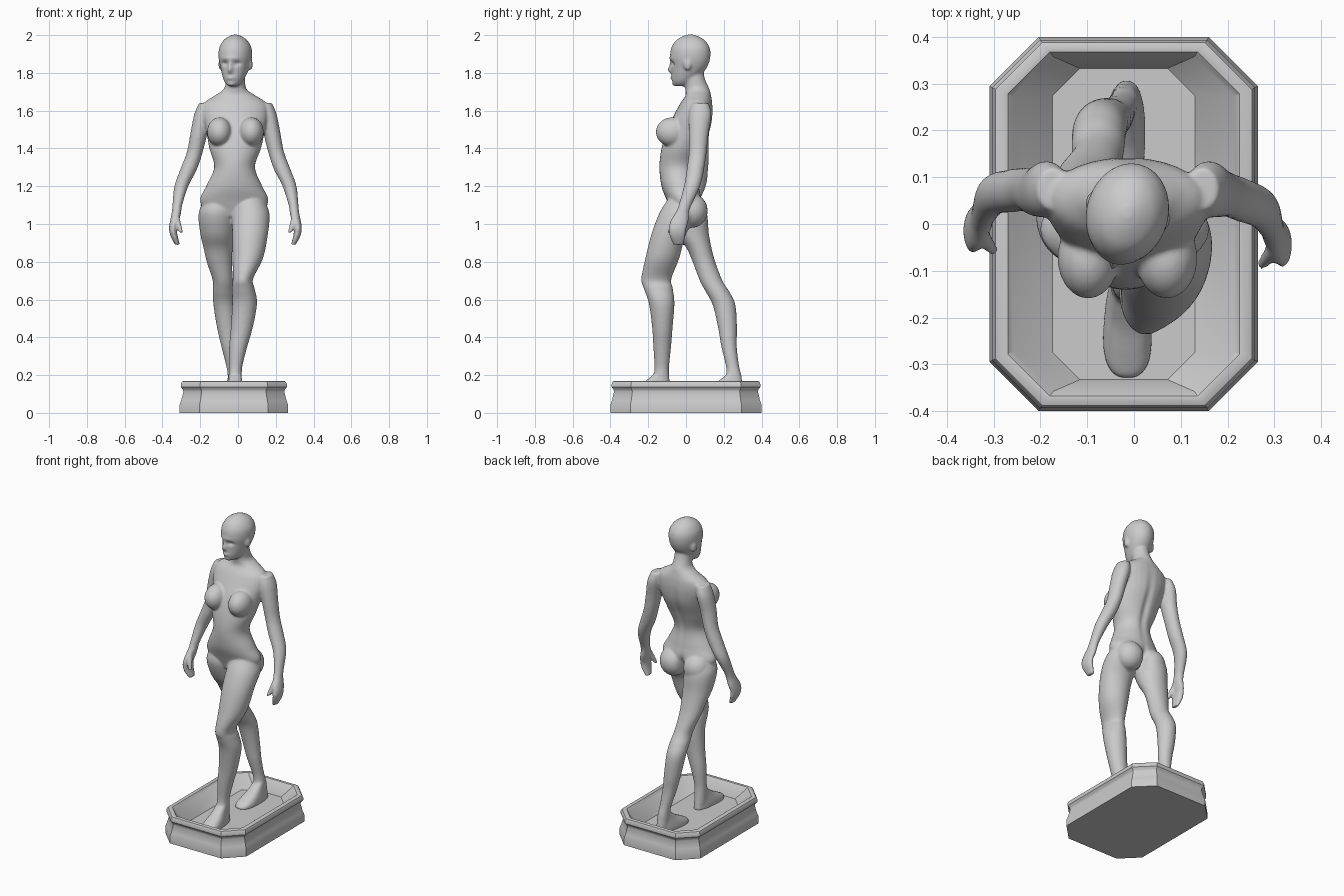
import bpy, bmesh, math
from mathutils import Vector, Matrix

grey = bpy.data.materials.new("light grey")
grey.diffuse_color = (0.6, 0.6, 0.6, 1)


def make(name, bm):
    bmesh.ops.recalc_face_normals(bm, faces=bm.faces)
    me = bpy.data.meshes.new(name)
    bm.to_mesh(me)
    bm.free()
    ob = bpy.data.objects.new(name, me)
    bpy.context.collection.objects.link(ob)
    me.materials.append(grey)
    bpy.context.view_layer.objects.active = ob
    return ob


def skin(bm, rings):
    """Bridge rings of points into a closed tube."""
    vs = [[bm.verts.new(p) for p in r] for r in rings]
    n = len(vs[0])
    for a, b in zip(vs, vs[1:]):
        for i in range(n):
            j = (i + 1) % n
            bm.faces.new((a[i], a[j], b[j], b[i]))
    bm.faces.new(vs[0][::-1])
    bm.faces.new(vs[-1])


def spline(rows, steps=5):
    """Smooth interpolation through rows of numbers."""
    out = []
    for i in range(len(rows) - 1):
        p = [rows[max(0, min(len(rows) - 1, i + k))] for k in (-1, 0, 1, 2)]
        for s in range(steps):
            t = s / steps
            out.append([b + .5 * t * (c - a + t * (2*a - 5*b + 4*c - d + t * (3*(b - c) + d - a)))
                        for a, b, c, d in zip(*p)])
    return out + [list(rows[-1])]


def loft(bm, rows, mat=Matrix(), taper=0, power=1, n=28):
    """Horizontal oval sections: x, y, z, half width, half depth."""
    rings = []
    for x, y, z, rx, ry in spline(rows):
        ring = []
        for i in range(n):
            a = 2 * math.pi * i / n
            c, s = [math.copysign(abs(v) ** power, v) for v in (math.cos(a), math.sin(a))]
            ring.append(mat @ Vector((x + rx * c * (1 - taper * s), y + ry * s, z)))
        rings.append(ring)
    skin(bm, rings)


def ball(bm, loc, size, mat=Matrix()):
    bmesh.ops.create_uvsphere(bm, u_segments=24, v_segments=14, radius=1,
                              matrix=mat @ Matrix.Translation(loc) @ Matrix.Diagonal((*size, 1)))


body = bmesh.new()

# torso and neck
loft(body, [
    (-.02, -.01, 1.04, .13, .06), (-.02, -.01, 1.12, .182, .09), (-.02, -.03, 1.2, .149, .1),
    (-.018, -.04, 1.3, .108, .101), (-.015, -.02, 1.4, .137, .11), (-.013, .015, 1.5, .157, .115),
    (-.015, .04, 1.58, .175, .102), (-.015, .055, 1.64, .165, .085), (-.015, .065, 1.68, .108, .068),
    (-.015, .06, 1.715, .06, .064), (-.012, .045, 1.77, .05, .055), (-.012, .03, 1.85, .045, .055)])
for side in (-1, 1):
    ball(body, (-.014 + side * .084, -.072, 1.487), (.066, .088, .078))
    ball(body, (-.02 + side * .082, .032, 1.07), (.085, .083, .09))

# forward leg and trailing leg
loft(body, [
    (.06, -.02, 1.14, .07, .07), (.068, -.035, 1.06, .098, .105), (.064, -.09, .95, .095, .092),
    (.052, -.125, .82, .081, .09), (.026, -.157, .71, .054, .08), (.028, -.147, .66, .06, .077),
    (.035, -.129, .58, .066, .068), (.02, -.125, .45, .058, .054), (.001, -.126, .35, .048, .047),
    (-.012, -.128, .25, .036, .039), (-.015, -.13, .2, .035, .041), (-.015, -.13, .12, .035, .048)])
loft(body, [
    (-.1, .0, 1.14, .07, .07), (-.11, .01, 1.06, .098, .1), (-.11, .035, .95, .09, .086),
    (-.105, .07, .87, .077, .066), (-.099, .095, .8, .067, .06), (-.08, .133, .7, .054, .06),
    (-.077, .168, .64, .057, .063), (-.073, .202, .57, .057, .06), (-.06, .22, .45, .051, .05),
    (-.045, .228, .35, .043, .041), (-.029, .246, .25, .034, .035), (-.022, .253, .2, .033, .04),
    (-.018, .258, .12, .034, .045)])

# feet
foot = [(0, -.204, .082, .05, .124), (0, -.204, .105, .05, .124), (0, -.185, .13, .045, .1),
        (0, -.158, .16, .037, .07), (0, -.135, .2, .03, .04)]
for x, y, turn in ((-.014, 0, 0), (-.018, .387, -6)):
    pivot = Vector((0, -.13, 0))
    m = (Matrix.Translation((x, y, 0)) @ Matrix.Translation(pivot)
         @ Matrix.Rotation(math.radians(turn), 4, 'Z') @ Matrix.Translation(-pivot))
    loft(body, foot, m, taper=.2, power=.8)

# arms with hands and thumbs
arm = [(.145, .075, 1.64, .035, .045), (.16, .075, 1.58, .045, .06), (.18, .067, 1.48, .045, .053),
       (.202, .062, 1.38, .042, .047), (.234, .05, 1.29, .044, .046), (.273, .032, 1.2, .037, .043),
       (.294, -.005, 1.1, .026, .034), (.299, -.02, 1.06, .025, .036), (.309, -.035, 1.015, .024, .048),
       (.317, -.045, .975, .021, .047), (.311, -.045, .935, .019, .042), (.293, -.04, .89, .013, .028)]
thumb = [(.3, -.045, 1.05, .014, .018), (.288, -.068, 1.0, .014, .017), (.274, -.085, .955, .011, .013)]
for rows in (arm, thumb):
    loft(body, rows)
    loft(body, [(-.027 - x, y + .03 * min(1, max(0, (1.5 - z) / .3)), z, a, b)
                for x, y, z, a, b in rows])

# head, turned a little, with ears
head = Matrix.Translation((-.015, .02, 0)) @ Matrix.Rotation(math.radians(-15), 4, 'Z')
loft(body, [
    (0, -.05, 1.73, .024, .034), (0, -.037, 1.75, .045, .056), (0, -.02, 1.785, .062, .077),
    (0, -.003, 1.83, .076, .096), (0, .002, 1.88, .087, .108), (0, .004, 1.93, .085, .104),
    (0, .004, 1.97, .064, .08), (0, .004, 1.992, .036, .046), (0, .004, 2.003, .01, .013)], head)
for side in (-1, 1):
    ball(body, (side * .081, .008, 1.845), (.012, .022, .032), head)

# melt all the parts into one smooth skin
figure = make("figure", body)
mod = figure.modifiers.new("melt", 'REMESH')
mod.mode = 'VOXEL'
mod.voxel_size = .0065
bpy.ops.object.modifier_apply(modifier="melt")
mod = figure.modifiers.new("soften", 'SMOOTH')
mod.factor = .5
mod.iterations = 8
bpy.ops.object.modifier_apply(modifier="soften")


def sculpt(dents, mat, front, low, high):
    """Push the skin along local y with soft round dents: x, z, width, height, amount."""
    inv = mat.inverted()
    for v in figure.data.vertices:
        p = inv @ v.co
        if not low < p.z < high:
            continue
        w = min(1, max(0, (-p.y if front else p.y) / .04))
        for x, z, sx, sz, amount in dents:
            p.y += w * amount * math.exp(-((p.x - x) / sx) ** 2 - ((p.z - z) / sz) ** 2)
        v.co = mat @ p


# face: nose, eye sockets, brow, lips, chin
sculpt([(0, 1.815, .012, .018, -.021), (0, 1.84, .009, .02, -.009),
        (-.034, 1.85, .018, .013, .015), (.034, 1.85, .018, .013, .015),
        (0, 1.877, .05, .012, -.004), (0, 1.773, .022, .011, -.009),
        (0, 1.738, .02, .013, -.006)], head, True, 1.715, 2.1)
# back: spine groove and cleft
sculpt([(-.015, 1.4, .022, .16, -.012), (-.02, 1.06, .018, .06, -.025)],
       Matrix(), False, 1.0, 1.7)
bpy.context.view_layer.objects.active = figure
figure.select_set(True)
bpy.ops.object.shade_smooth()
figure.select_set(False)

# plinth: eight-sided rings from the underside, over the rim, down into the tray
rows = [(.287, .4, .105, 0), (.287, .4, .105, .042), (.279, .392, .102, .065), (.267, .381, .097, .112),
        (.27, .384, .098, .124), (.281, .394, .102, .137), (.281, .394, .102, .152),
        (.274, .388, .1, .166), (.264, .379, .096, .17), (.248, .368, .09, .168),
        (.236, .358, .085, .155), (.152, .333, .058, .09)]
rings = []
for hx, hy, c, z in rows:
    corner = [(hx, hy - c), (hx - c, hy)]
    pts = (corner + [(-x, y) for x, y in corner[::-1]]
           + [(-x, -y) for x, y in corner] + [(x, -y) for x, y in corner[::-1]])
    rings.append([(x - .022, y, z) for x, y in pts])
bm = bmesh.new()
skin(bm, rings)
plinth = make("plinth", bm)
plinth.select_set(True)
bpy.ops.object.shade_smooth_by_angle(angle=math.radians(32))
